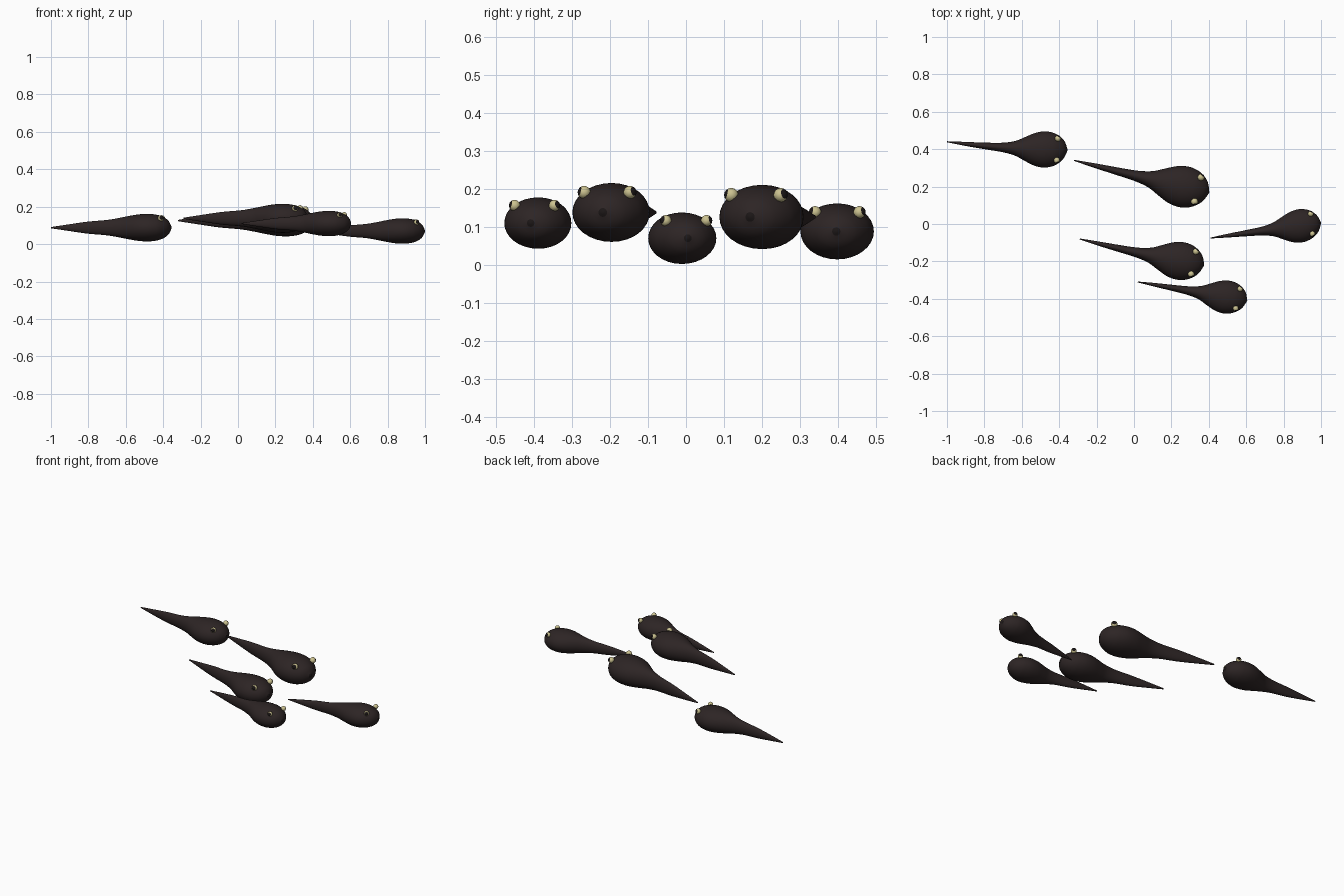
import bpy, bmesh, math
from mathutils import Vector, Matrix

if "Cube" in bpy.data.objects:
    bpy.data.objects.remove(bpy.data.objects["Cube"])


def material(name, rgb):
    m = bpy.data.materials.new(name)
    m.diffuse_color = (*rgb, 1)
    m.use_nodes = True
    m.node_tree.nodes["Principled BSDF"].inputs["Base Color"].default_value = m.diffuse_color
    return m


SKIN = material("dark brown skin", (0.026, 0.018, 0.018))
DARK = material("near black", (0.011, 0.008, 0.008))
YELLOW = material("pale yellow", (0.60, 0.54, 0.28))

# Body profile per unit length: distance from nose, half width, half height
PROFILE = [(0, .004, .004), (.005, .017, .017), (.02, .055, .048), (.04, .085, .070),
           (.075, .115, .091), (.12, .138, .106), (.19, .150, .114), (.27, .136, .110),
           (.35, .100, .097), (.43, .062, .081), (.53, .040, .064), (.69, .027, .050),
           (.84, .017, .029), (1, .004, .005)]
SIDES, STEPS = 32, 4


def smooth_profile():
    """Catmull-Rom interpolation of the body profile."""
    pts = [Vector(p) for p in PROFILE]
    out = []
    for i in range(len(pts) - 1):
        b, c = pts[i], pts[i + 1]
        a = pts[max(i - 1, 0)]
        d = pts[min(i + 2, len(pts) - 1)]
        span = c.x - b.x
        m0 = (c - a) * (span / (c.x - a.x))
        m1 = (d - b) * (span / (d.x - b.x))
        for k in range(STEPS):
            t = k / STEPS
            out.append(b * (2*t**3 - 3*t**2 + 1) + m0 * (t**3 - 2*t**2 + t)
                       + c * (3*t**2 - 2*t**3) + m1 * (t**3 - t**2))
    return out + [pts[-1]]


def finish(name, bm, mats, matrix):
    bmesh.ops.recalc_face_normals(bm, faces=bm.faces)
    for f in bm.faces:
        f.smooth = True
    mesh = bpy.data.meshes.new(name)
    bm.to_mesh(mesh)
    bm.free()
    for m in mats:
        mesh.materials.append(m)
    ob = bpy.data.objects.new(name, mesh)
    ob.matrix_world = matrix
    bpy.context.collection.objects.link(ob)


def body(name, length, bend, matrix):
    """Lofted head and tail; the first faces around the nose are the mouth."""
    bm = bmesh.new()
    rings = []
    for s, w, h in smooth_profile():
        mid = bend * s * s - 0.012 * length * math.sin(math.pi * s)
        rings.append([bm.verts.new((-s * length,
                                    mid + w * length * math.cos(2 * math.pi * k / SIDES),
                                    h * length * math.sin(2 * math.pi * k / SIDES)))
                      for k in range(SIDES)])
    for i in range(len(rings) - 1):
        a, b = rings[i], rings[i + 1]
        for k in range(SIDES):
            n = (k + 1) % SIDES
            f = bm.faces.new((a[k], a[n], b[n], b[k]))
            f.material_index = 1 if i < STEPS else 0
    bm.faces.new(rings[0]).material_index = 1
    bm.faces.new(rings[-1])
    finish(name, bm, [SKIN, DARK], matrix)


def eye(name, length, side, matrix):
    """Yellow ball whose outward cap is the dark pupil."""
    bm = bmesh.new()
    bmesh.ops.create_uvsphere(bm, u_segments=20, v_segments=16, radius=0.025 * length)
    for f in bm.faces:
        c = f.calc_center_median()
        f.material_index = 1 if c.normalized().z > math.cos(math.radians(42)) else 0
    look = Vector((0.4, side * 0.85, 0.22)).to_track_quat('Z', 'Y').to_matrix().to_4x4()
    spot = Vector((-0.085, side * 0.091, 0.078)) * length
    finish(name, bm, [YELLOW, DARK], matrix @ Matrix.Translation(spot) @ look)


# Each tadpole: nose xy, tail tip xy, height, heading in degrees
TADPOLES = [((-.355, .396), (-1, .44), .088, -3),
            ((.402, .168), (-.32, .34), .126, -15),
            ((1, .005), (.41, -.075), .070, 5),
            ((.375, -.22), (-.29, -.08), .138, -12),
            ((.605, -.41), (.02, -.31), .110, -12.5)]

for i, (nose, tail, z, angle) in enumerate(TADPOLES, 1):
    turn = Matrix.Rotation(math.radians(angle), 4, 'Z')
    place = Matrix.Translation((*nose, z)) @ turn
    tip = place.inverted() @ Vector((*tail, z))
    length = -tip.x
    body(f"tadpole_body_{i}", length, tip.y, place)
    for side, label in ((1, "left"), (-1, "right")):
        eye(f"{label}_eye_{i}", length, side, place)
